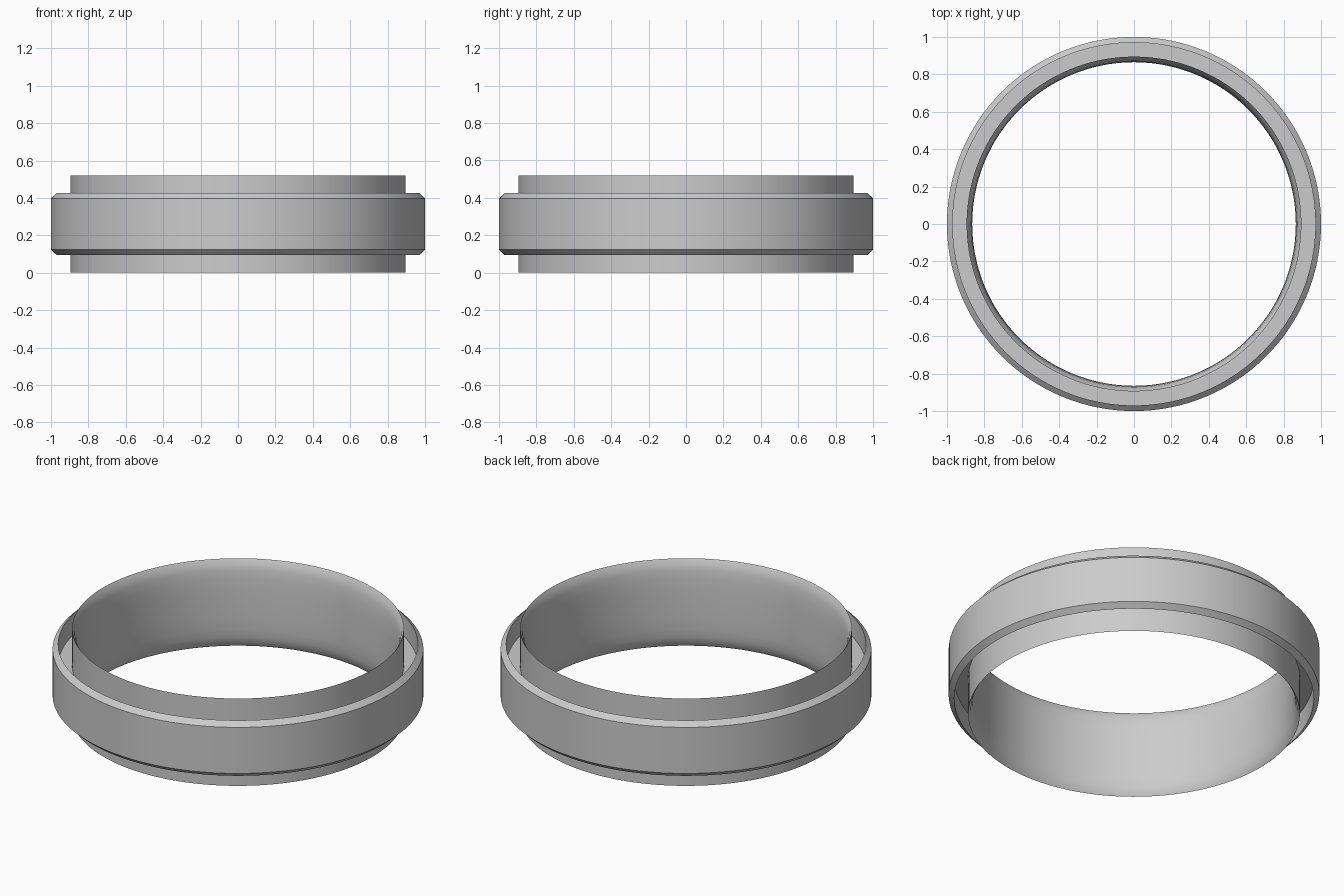
import bpy, bmesh, math

if "Cube" in bpy.data.objects:
    bpy.data.objects.remove(bpy.data.objects["Cube"])

SEGMENTS = 128
MID = 0.26  # the ring is mirrored about this height

metal = bpy.data.materials.new("grey_metal")
metal.diffuse_color = (0.6, 0.6, 0.6, 1)
metal.use_nodes = True
metal.node_tree.nodes["Principled BSDF"].inputs["Base Color"].default_value = metal.diffuse_color


def lathe(name, profile):
    """Spin a closed (radius, height) profile around z."""
    bm = bmesh.new()
    rings = []
    for i in range(SEGMENTS):
        a = 2 * math.pi * i / SEGMENTS
        rings.append([bm.verts.new((r * math.cos(a), r * math.sin(a), z)) for r, z in profile])
    n = len(profile)
    for i in range(SEGMENTS):
        p, q = rings[i], rings[(i + 1) % SEGMENTS]
        for j in range(n):
            k = (j + 1) % n
            bm.faces.new((p[j], q[j], q[k], p[k]))
    bmesh.ops.recalc_face_normals(bm, faces=bm.faces)
    mesh = bpy.data.meshes.new(name)
    bm.to_mesh(mesh)
    bm.free()
    mesh.materials.append(metal)
    obj = bpy.data.objects.new(name, mesh)
    bpy.context.collection.objects.link(obj)
    bpy.ops.object.select_all(action='DESELECT')
    obj.select_set(True)
    bpy.context.view_layer.objects.active = obj
    bpy.ops.object.shade_smooth_by_angle(angle=math.radians(28))
    return obj


# Upper half: rounded bore, sleeve edge, groove floor, chamfered outer band
upper = [(0.865, 0.34), (0.867, 0.41), (0.872, 0.46), (0.88, 0.495), (0.895, 0.52),
         (0.895, 0.30), (0.97, 0.30), (0.97, 0.425), (1.0, 0.397)]
lower = [(r, 2 * MID - z) for r, z in reversed(upper)]
lathe("ring_band", upper + lower)
